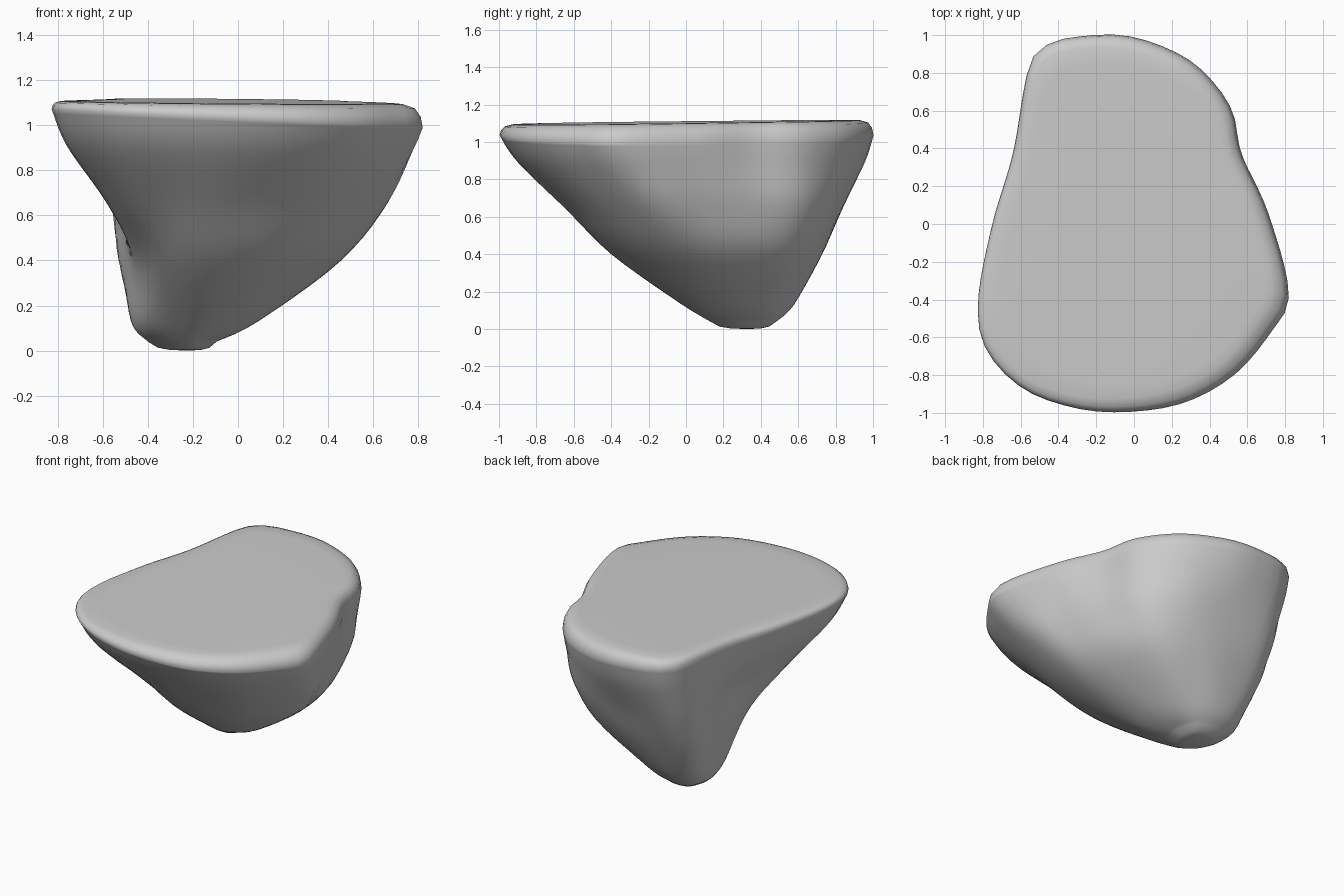
import bpy, bmesh, math
from mathutils import Vector

if "Cube" in bpy.data.objects:
    bpy.data.objects.remove(bpy.data.objects["Cube"])

N = 72          # vertices per ring
STEPS = 5       # rings between two levels


def spline(p0, p1, p2, p3, t):
    return 0.5 * (2*p1 + (p2-p0)*t + (2*p0-5*p1+4*p2-p3)*t*t + (3*p1-p0-3*p2+p3)*t**3)


def ring(z, centre, pts):
    """Smooth closed section, sampled at even angles around its centre."""
    P = [Vector(p) for p in pts]
    n = len(P)
    c = Vector(centre)
    dense = []
    for i in range(n):
        for k in range(12):
            dense.append(spline(P[i-1], P[i], P[(i+1) % n], P[(i+2) % n], k/12) - c)
    out = []
    for j in range(N):
        a = 2*math.pi*j/N
        d = Vector((math.cos(a), math.sin(a)))
        best = 0.0
        for i, q in enumerate(dense):
            e = dense[(i+1) % len(dense)] - q
            den = d.x*e.y - d.y*e.x
            if abs(den) < 1e-9:
                continue
            r = (q.x*e.y - q.y*e.x)/den
            s = (q.x*d.y - q.y*d.x)/den
            if -1e-6 <= s <= 1.000001 and r > best:
                best = r
        out.append(Vector((c.x + d.x*best, c.y + d.y*best, z)))
    return out


# horizontal sections from the foot up to the widest outline
foot = ring(0.04, (-.22, .34), [(-.2, .13), (-.1, .26), (-.12, .42), (-.22, .48), (-.35, .46), (-.4, .34), (-.33, .2)])
ankle = ring(0.13, (-.2, .3), [(-.16, -.02), (.03, .06), (.09, .25), (.03, .45), (-.13, .56), (-.33, .57),
                               (-.45, .49), (-.47, .33), (-.38, .1)])
lower = ring(0.4, (-.13, .2), [(-.08, -.4), (.22, -.32), (.44, -.05), (.43, .3), (.3, .59), (.02, .71), (-.27, .725),
                               (-.47, .68), (-.53, .52), (-.48, .2), (-.43, -.1), (-.3, -.32)])
middle = ring(0.65, (-.07, .1), [(-.05, -.65), (.38, -.53), (.65, -.2), (.61, .1), (.53, .38), (.43, .64), (.17, .8),
                                 (-.27, .84), (-.49, .79), (-.56, .6), (-.52, .25), (-.58, -.18), (-.52, -.44), (-.3, -.6)])
outline = ring(1.03, (-.02, 0), [(-.03, -.995), (.27, -.945), (.53, -.8), (.72, -.58), (.82, -.37), (.71, .06),
                                 (.57, .37), (.52, .6), (.385, .79), (.22, .91), (-.03, .995), (-.27, .995), (-.46, .95),
                                 (-.56, .82), (-.64, .38), (-.75, 0), (-.825, -.4), (-.785, -.66), (-.59, -.87), (-.31, -.975)])

# widest line dips to the right; the wall bulges a little below it
for p in outline:
    p.z -= .05*p.x
upper = [a.lerp(b, .72) for a, b in zip(middle, outline)]
for p in upper:
    p.z = .89 - .02*p.x

# blend the sections upward
levels = [foot, ankle, lower, middle, upper, outline]
rings = [[Vector((-.22+(p.x+.22)*s, .33+(p.y-.33)*s, z)) for p in foot] for s, z in ((.45, .003), (.75, .013))]
for i in range(len(levels)-1):
    a, b = levels[i], levels[i+1]
    before, after = levels[max(i-1, 0)], levels[min(i+2, len(levels)-1)]
    for k in range(STEPS):
        rings.append([spline(*q, k/STEPS) for q in zip(before, a, b, after)])
rings.append(outline)

# rounded rim and gently tilted top
for inset, rise in ((.008, .45), (.03, .8), (.075, .97), (.15, 1), (.5, 1)):
    row = []
    for p in outline:
        s = 1 - inset*(1 + (.5*p.x if inset < .15 else 0))
        top = 1.106 + (.012*p.y - .008*p.x)*s
        row.append(Vector((p.x*s, p.y*s, p.z + (top - p.z)*rise)))
    rings.append(row)

bm = bmesh.new()
loops = [[bm.verts.new(p) for p in r] for r in rings]
for lo, hi in zip(loops, loops[1:]):
    for j in range(N):
        k = (j+1) % N
        bm.faces.new((lo[j], lo[k], hi[k], hi[j]))
tip = bm.verts.new((-.22, .33, 0))
cap = bm.verts.new((0, 0, 1.106))
for j in range(N):
    k = (j+1) % N
    bm.faces.new((tip, loops[0][k], loops[0][j]))
    bm.faces.new((cap, loops[-1][j], loops[-1][k]))
bmesh.ops.recalc_face_normals(bm, faces=bm.faces)
for f in bm.faces:
    f.smooth = True
mesh = bpy.data.meshes.new("flat_topped_rock")
bm.to_mesh(mesh)
bm.free()
rock = bpy.data.objects.new("flat_topped_rock", mesh)
bpy.context.collection.objects.link(rock)
